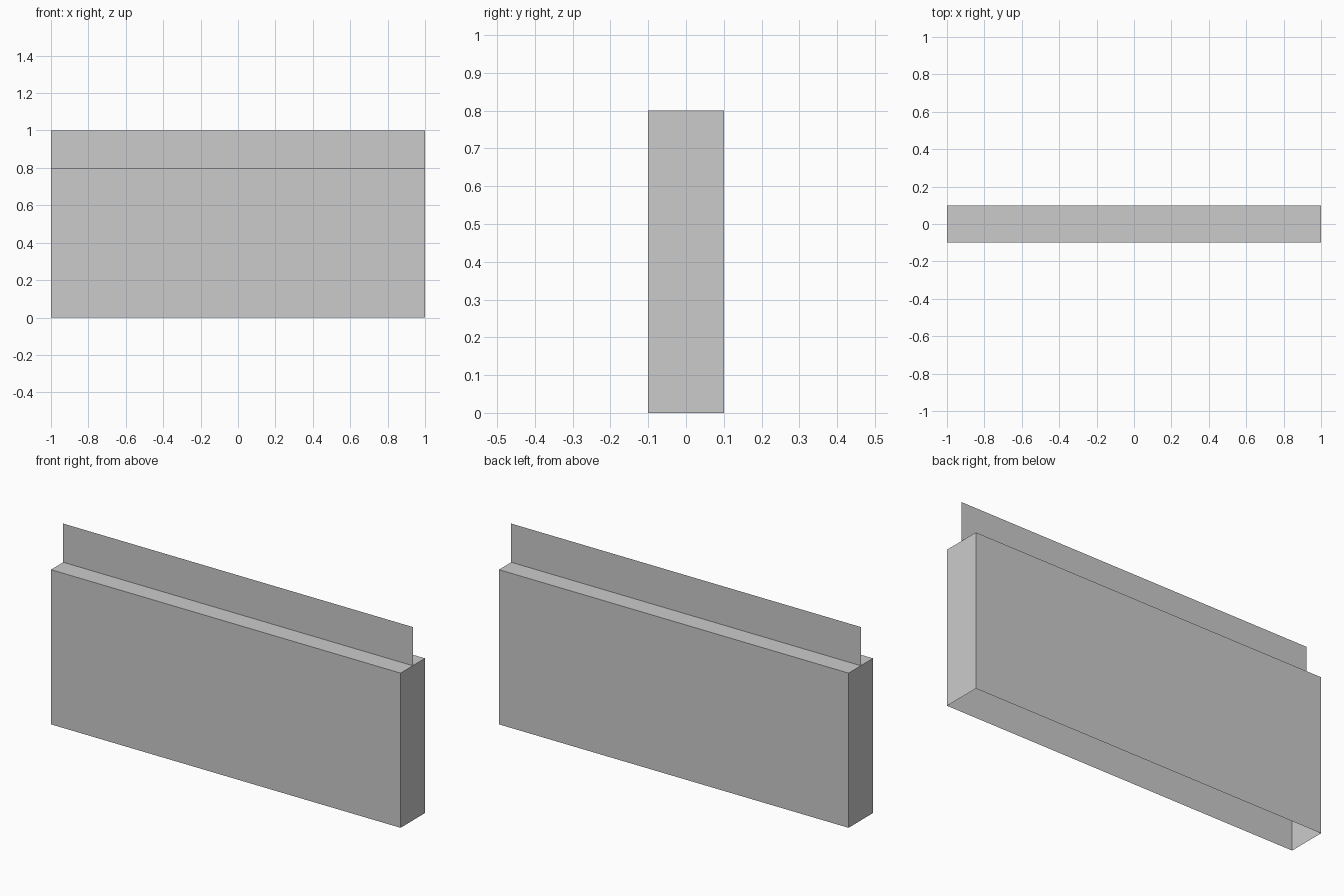
import bpy, bmesh

if "Cube" in bpy.data.objects:
    bpy.data.objects.remove(bpy.data.objects["Cube"])

W, D, H, TOP = 2.0, 0.2, 0.8, 1.0  # width, depth, box height, overall height


def add_object(name, bm):
    mesh = bpy.data.meshes.new(name)
    bm.to_mesh(mesh)
    bm.free()
    obj = bpy.data.objects.new(name, mesh)
    bpy.context.collection.objects.link(obj)
    return obj


# Thin-walled barrier body, open underneath
bm = bmesh.new()
bmesh.ops.create_cube(bm, size=1)
bmesh.ops.scale(bm, vec=(W, D, H), verts=bm.verts)
bmesh.ops.translate(bm, vec=(0, 0, H / 2), verts=bm.verts)
bottom = [f for f in bm.faces if f.normal.z < -0.5]
bmesh.ops.delete(bm, geom=bottom, context='FACES_ONLY')
add_object("barrier_body", bm)

# Single-sheet panel standing along the centre of the top
bm = bmesh.new()
corners = [(-W / 2, 0, H), (W / 2, 0, H), (W / 2, 0, TOP), (-W / 2, 0, TOP)]
bm.faces.new([bm.verts.new(c) for c in corners])
add_object("top_panel", bm)
